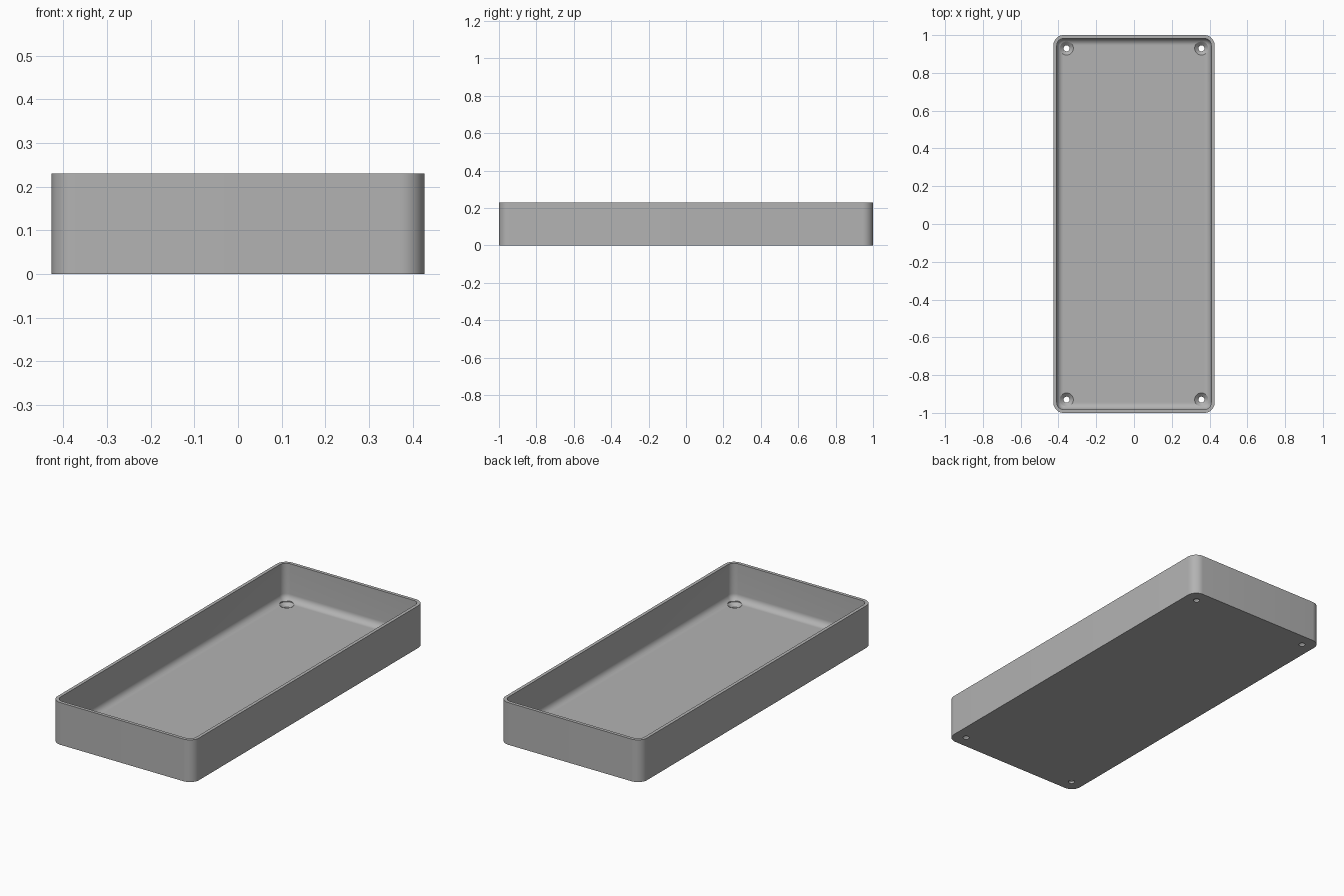
import bpy, bmesh
from math import sin, cos, pi

HX, HY, HEIGHT = 0.427, 1.0, 0.23
RADIUS, WALL, FLOOR, FILLET = 0.055, 0.018, 0.03, 0.035
SEG = 10

cube = bpy.data.objects.get("Cube")
if cube:
    bpy.data.objects.remove(cube)

grey = bpy.data.materials.new("plain grey")
grey.use_nodes = True
grey.diffuse_color = (0.45, 0.45, 0.45, 1)
grey.node_tree.nodes["Principled BSDF"].inputs["Base Color"].default_value = grey.diffuse_color


def make_object(name, bm):
    bmesh.ops.recalc_face_normals(bm, faces=bm.faces)
    mesh = bpy.data.meshes.new(name)
    bm.to_mesh(mesh)
    bm.free()
    mesh.materials.append(grey)
    ob = bpy.data.objects.new(name, mesh)
    bpy.context.collection.objects.link(ob)
    return ob


def rounded_ring(bm, inset, z):
    """Rounded rectangle outline, inset from the outer wall."""
    r = max(RADIUS - inset, 0.002)
    cx, cy = HX - inset - r, HY - inset - r
    ring = []
    for q, (sx, sy) in enumerate([(1, 1), (-1, 1), (-1, -1), (1, -1)]):
        for i in range(SEG + 1):
            a = (q + i / SEG) * pi / 2
            ring.append(bm.verts.new((sx * cx + r * cos(a), sy * cy + r * sin(a), z)))
    return ring


def round_ring(bm, x, y, r, z, n=32):
    return [bm.verts.new((x + r * cos(2 * pi * i / n), y + r * sin(2 * pi * i / n), z))
            for i in range(n)]


def loft(bm, rings):
    """Skin successive rings and cap both ends."""
    for a, b in zip(rings, rings[1:]):
        for i in range(len(a)):
            j = (i + 1) % len(a)
            bm.faces.new((a[i], a[j], b[j], b[i]))
    bm.faces.new(rings[0])
    bm.faces.new(rings[-1])


# Tray: outer wall, rim, inner wall, filleted floor
profile = [(0, 0), (0, HEIGHT), (WALL, HEIGHT)]
for i in range(SEG + 1):
    a = i / SEG * pi / 2
    profile.append((WALL + FILLET * (1 - cos(a)), FLOOR + FILLET * (1 - sin(a))))
bm = bmesh.new()
loft(bm, [rounded_ring(bm, d, z) for d, z in profile])
tray = make_object("tray", bm)

# Countersunk screw holes in the four corners
bm = bmesh.new()
for sx in (-1, 1):
    for sy in (-1, 1):
        x, y = sx * 0.357, sy * 0.93
        loft(bm, [round_ring(bm, x, y, r, z) for r, z in
                  [(0.016, -0.02), (0.016, 0.012), (0.036, FLOOR), (0.036, 0.08)]])
cutter = make_object("screw_hole_cutter", bm)
cutter.hide_render = True
cutter.hide_viewport = True

cut = tray.modifiers.new("screw_holes", "BOOLEAN")
cut.operation = "DIFFERENCE"
cut.solver = "EXACT"
cut.object = cutter

bpy.context.view_layer.objects.active = tray
tray.select_set(True)
bpy.ops.object.modifier_apply(modifier=cut.name)
bpy.data.objects.remove(cutter)
bpy.ops.object.shade_smooth_by_angle(angle=0.6)
